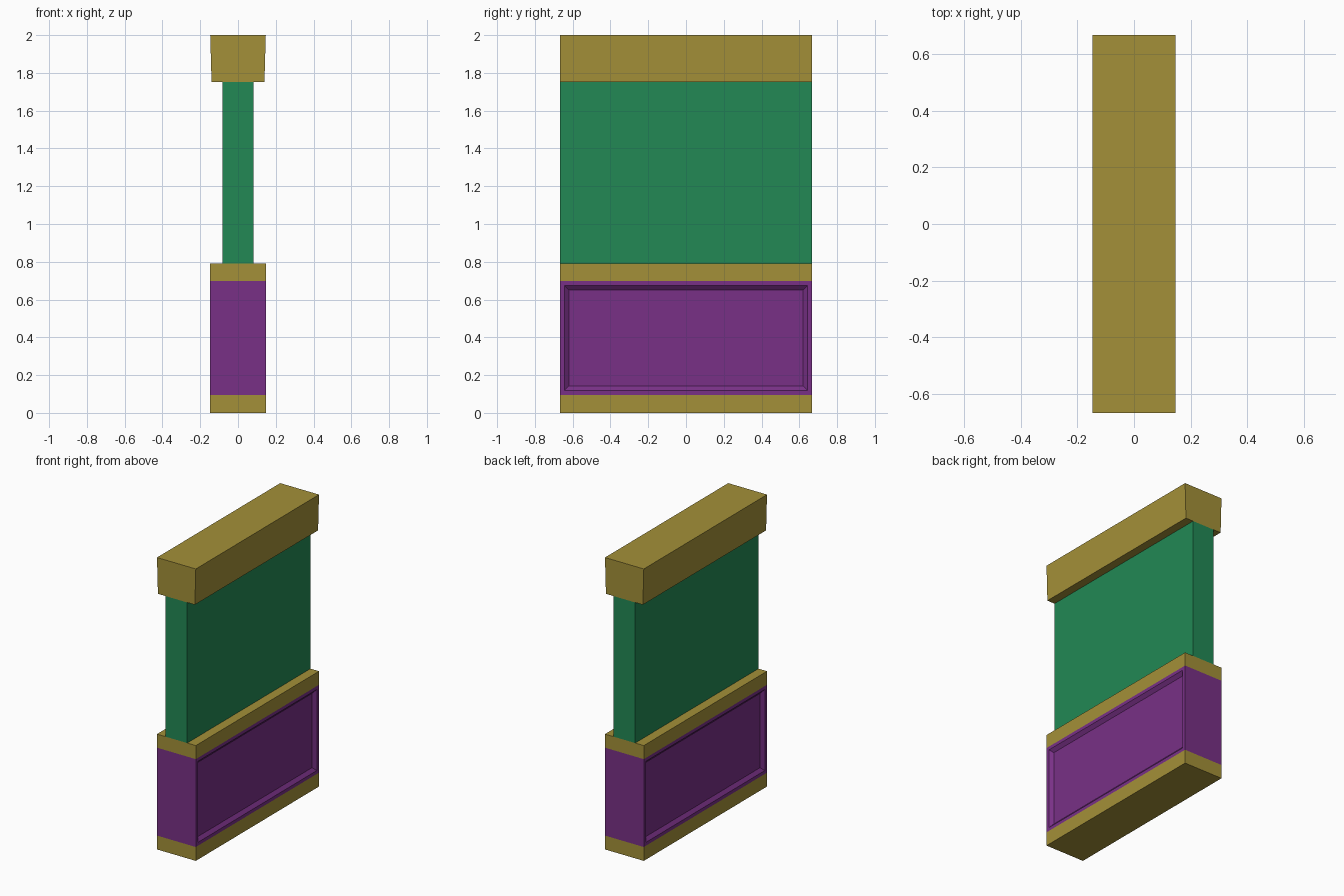
import bpy, bmesh

if "Cube" in bpy.data.objects:
    bpy.data.objects.remove(bpy.data.objects["Cube"])

HALF_Y = 0.667
HALF_X = 0.147


def material(name, rgb):
    m = bpy.data.materials.new(name)
    m.diffuse_color = (*rgb, 1)
    m.use_nodes = True
    m.node_tree.nodes["Principled BSDF"].inputs["Base Color"].default_value = m.diffuse_color
    return m


trim = material("trim_ochre", (0.37, 0.28, 0.04))
green = material("board_green", (0.016, 0.25, 0.09))
purple = material("panel_purple", (0.19, 0.03, 0.24))


def block(name, z0, z1, x_bottom, x_top, mat, recess=None):
    """Full-length block, optionally tapered in x and with sunken side panels."""
    bm = bmesh.new()
    bmesh.ops.create_cube(bm, size=2)
    for v in bm.verts:
        top = v.co.z > 0
        v.co = (v.co.x * (x_top if top else x_bottom), v.co.y * HALF_Y, z1 if top else z0)
    bm.normal_update()
    if recess:
        margin, bevel, depth = recess
        sides = [f for f in bm.faces if abs(f.normal.x) > 0.9]
        # flat border, then a sloped step inwards
        bmesh.ops.inset_individual(bm, faces=sides, thickness=margin)
        bmesh.ops.inset_individual(bm, faces=sides, thickness=bevel)
        for f in sides:
            for v in f.verts:
                v.co.x -= depth if v.co.x > 0 else -depth
    bmesh.ops.recalc_face_normals(bm, faces=bm.faces)
    mesh = bpy.data.meshes.new(name)
    bm.to_mesh(mesh)
    bm.free()
    mesh.materials.append(mat)
    obj = bpy.data.objects.new(name, mesh)
    bpy.context.collection.objects.link(obj)
    return obj


# Stacked wall section, bottom to top
block("skirting_base", 0, 0.095, HALF_X, HALF_X, trim)
block("lower_panel", 0.095, 0.697, HALF_X, HALF_X, purple, (0.033, 0.033, 0.02))
block("dado_ledge", 0.697, 0.79, HALF_X, HALF_X, trim)
block("upper_wall", 0.79, 1.753, 0.082, 0.082, green)
block("top_cornice", 1.753, 2.0, 0.14, HALF_X, trim)
